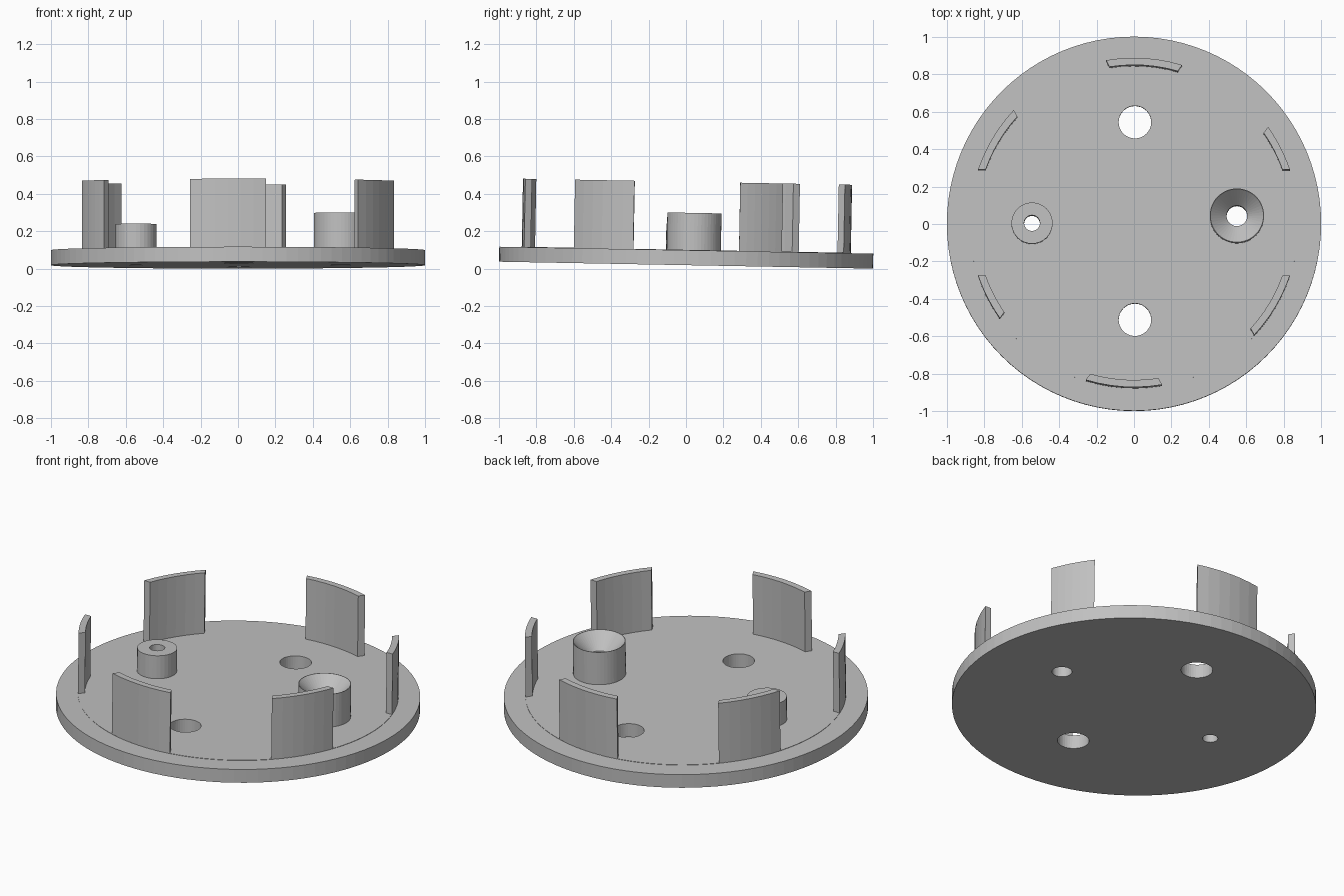
import bpy, bmesh, math
from mathutils import Matrix

if "Cube" in bpy.data.objects:
    bpy.data.objects.remove(bpy.data.objects["Cube"])

grey = bpy.data.materials.new("light_grey")
grey.use_nodes = True
colour = (0.53, 0.53, 0.53, 1)
grey.diffuse_color = colour
grey.node_tree.nodes["Principled BSDF"].inputs["Base Color"].default_value = colour

# The whole cap leans slightly towards the back
TILT = 0.0185
LEAN = Matrix.Translation((0, 0, TILT)) @ Matrix.Rotation(-TILT, 4, "X")
PLATE = 0.08
FACE = PLATE + 0.002
TOP = 0.446


def finish(name, bm, x=0, y=0, z=0):
    bmesh.ops.recalc_face_normals(bm, faces=bm.faces)
    mesh = bpy.data.meshes.new(name)
    bm.to_mesh(mesh)
    bm.free()
    mesh.materials.append(grey)
    obj = bpy.data.objects.new(name, mesh)
    obj.matrix_world = LEAN @ Matrix.Translation((x, y, z))
    bpy.context.collection.objects.link(obj)
    return obj


def extrude_up(bm, height):
    new = bmesh.ops.extrude_face_region(bm, geom=bm.faces[:])["geom"]
    verts = [v for v in new if isinstance(v, bmesh.types.BMVert)]
    bmesh.ops.translate(bm, verts=verts, vec=(0, 0, height))


def pierced_disc(name, radius, holes, z, height):
    bm = bmesh.new()
    for x, y, r, n in [(0, 0, radius, 96)] + holes:
        bmesh.ops.create_circle(bm, segments=n, radius=r,
                                matrix=Matrix.Translation((x, y, 0)))
    bmesh.ops.triangle_fill(bm, edges=bm.edges[:], use_beauty=True, normal=(0, 0, 1))
    extrude_up(bm, height)
    return finish(name, bm, z=z)


def lathe(name, profile, x, y, segments=48):
    bm = bmesh.new()
    verts = [bm.verts.new((r, 0, z)) for r, z in profile]
    edges = [bm.edges.new((a, b)) for a, b in zip(verts, verts[1:] + verts[:1])]
    bmesh.ops.spin(bm, geom=verts + edges, cent=(0, 0, 0), axis=(0, 0, 1),
                   angle=math.tau, steps=segments, use_merge=True)
    bmesh.ops.remove_doubles(bm, verts=bm.verts[:], dist=0.0001)
    return finish(name, bm, x, y)


def clip(name, start, end, inner=0.842, outer=0.88, inset=0.85, steps=6):
    def arc(r, a, b):
        angles = [math.radians(a + (b - a) * i / steps) for i in range(steps + 1)]
        return [(r * math.cos(t), r * math.sin(t), 0) for t in angles]
    bm = bmesh.new()
    outside = [bm.verts.new(p) for p in arc(outer, start, end)]
    inside = [bm.verts.new(p) for p in arc(inner, start + inset, end - inset)]
    for i in range(steps):
        bm.faces.new((outside[i], outside[i + 1], inside[i + 1], inside[i]))
    extrude_up(bm, TOP - PLATE)
    return finish(name, bm, z=PLATE)


# Base plate with two cable holes and two screw holes
holes = [(0.005, 0.543, 0.087, 40), (0.005, -0.513, 0.087, 40),
         (-0.545, 0.001, 0.042, 32), (0.55, 0.04, 0.055, 48)]
pierced_disc("base_plate", 1, holes, 0, PLATE)
pierced_disc("inner_face", 0.88, holes, PLATE, FACE - PLATE)

# Plain screw boss and countersunk screw boss
lathe("plain_boss", [(0.042, PLATE), (0.11, PLATE), (0.11, 0.22), (0.042, 0.22)],
      -0.545, 0.001, 32)
lathe("countersunk_boss", [(0.055, PLATE), (0.145, PLATE), (0.145, 0.28),
                           (0.142, 0.28), (0.055, 0.192)], 0.55, 0.04, 48)

# Three curved clips, repeated on the opposite side
for label, start, end in [("short", 18.7, 35.5), ("middle", 73, 99.8), ("long", 136.9, 161.2)]:
    clip(label + "_clip_back", start, end)
    clip(label + "_clip_front", start + 180, end + 180)
